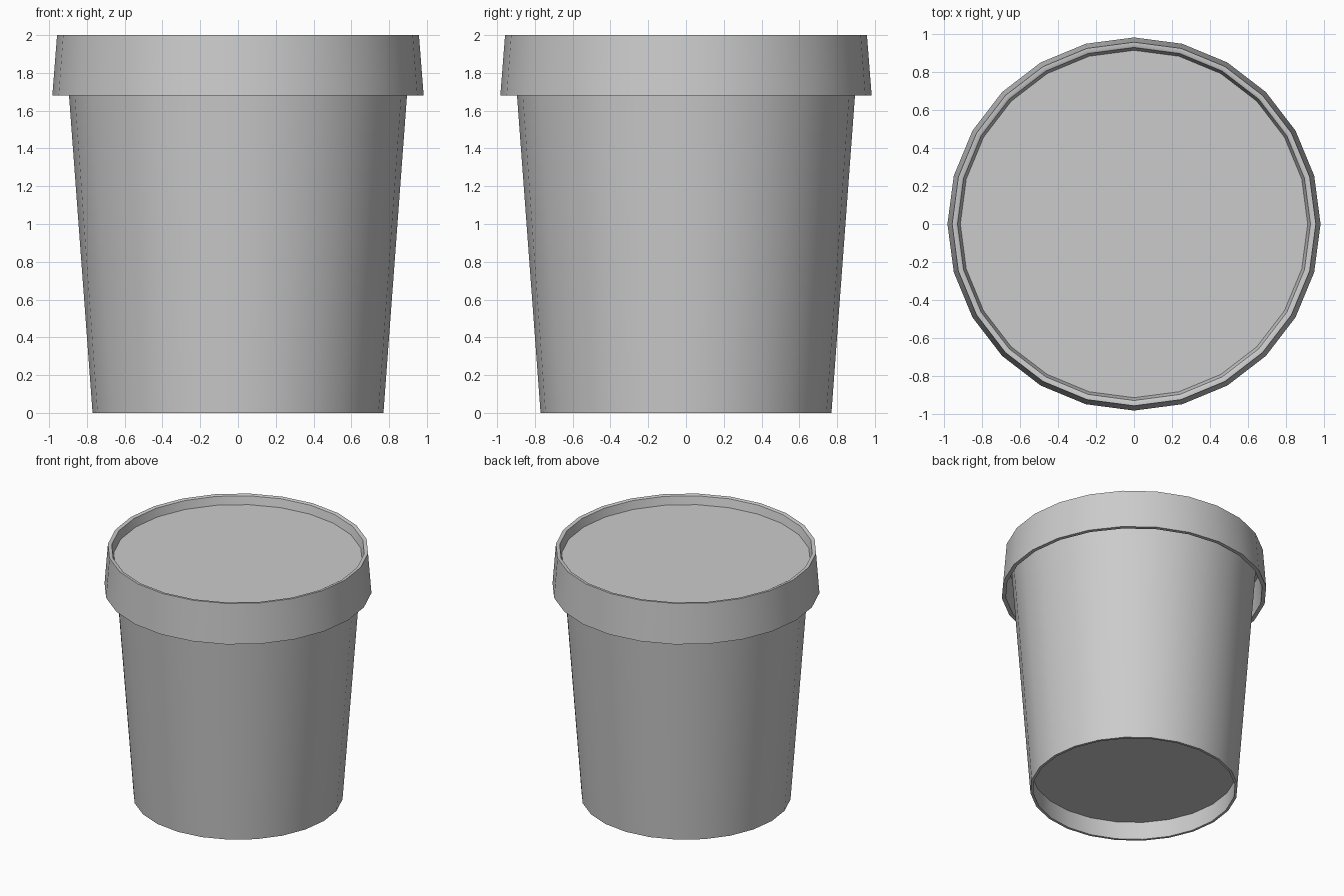
import bpy, bmesh
from math import sin, cos, tau, radians

if "Cube" in bpy.data.objects:
    bpy.data.objects.remove(bpy.data.objects["Cube"])

SIDES = 24


def lathe(name, profile, closed=False):
    """Revolve (radius, z) points around z; radius 0 becomes a flat cap."""
    bm = bmesh.new()
    rings = []
    for r, z in profile:
        rings.append([bm.verts.new((r * cos(tau * i / SIDES), r * sin(tau * i / SIDES), z))
                      for i in range(SIDES)] if r > 0 else None)
    count = len(rings)
    for k in range(count if closed else count - 1):
        a, b = rings[k], rings[(k + 1) % count]
        if a is None or b is None:
            bm.faces.new(a or b)
            continue
        for i in range(SIDES):
            j = (i + 1) % SIDES
            bm.faces.new((a[i], a[j], b[j], b[i]))
    bmesh.ops.recalc_face_normals(bm, faces=bm.faces)
    mesh = bpy.data.meshes.new(name)
    bm.to_mesh(mesh)
    bm.free()
    obj = bpy.data.objects.new(name, mesh)
    bpy.context.collection.objects.link(obj)
    bpy.context.view_layer.objects.active = obj
    obj.select_set(True)
    bpy.ops.object.shade_smooth_by_angle(angle=radians(35))
    obj.select_set(False)
    return obj


# Tapered cup wall with a base recessed above the foot
lathe("cup", [(0, 0.15), (0.76, 0.15), (0.75, 0.0), (0.77, 0.0), (0.911, 1.90),
              (0.891, 1.90), (0.763, 0.17), (0, 0.17)])

# Lid: flared skirt, narrow raised rim and sunken top panel
lathe("lid", [(0, 1.93), (0.915, 1.93), (0.93, 1.995), (0.94, 2.0), (0.958, 2.0),
              (0.983, 1.68), (0.953, 1.68), (0.935, 1.91), (0, 1.91)])
